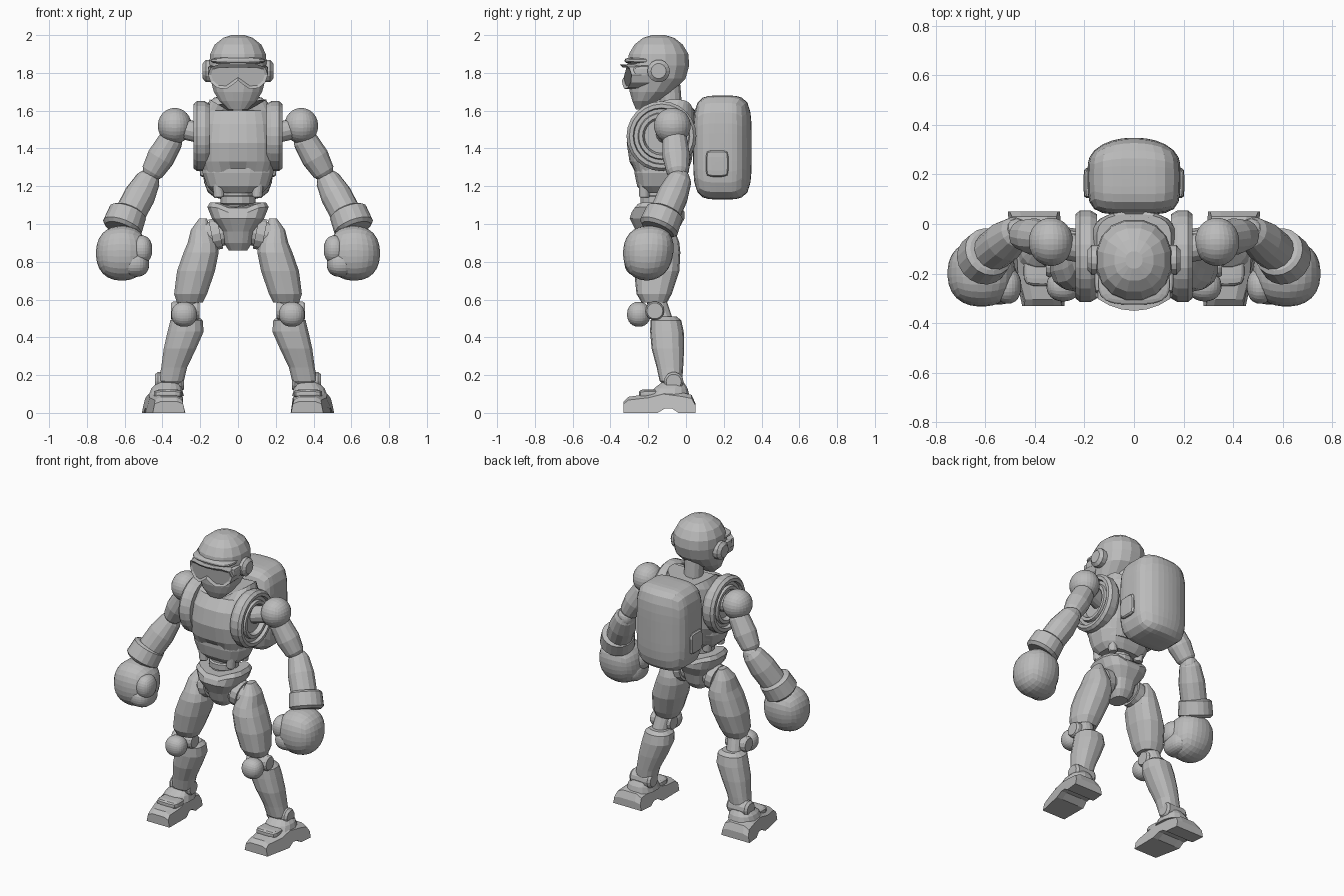
import bpy, bmesh, math
from mathutils import Vector

if "Cube" in bpy.data.objects:
    bpy.data.objects.remove(bpy.data.objects["Cube"])

GREY = (0.5, 0.5, 0.5, 1)
mat = bpy.data.materials.new("plain grey")
mat.use_nodes = True
mat.diffuse_color = GREY
mat.node_tree.nodes["Principled BSDF"].inputs["Base Color"].default_value = GREY


def finish(name, bm, mirror=False, warp=None):
    """Turn a bmesh in world space into an object, mirrored left to right if asked."""
    if warp:
        for v in bm.verts:
            v.co = warp(v.co.copy())
    bmesh.ops.recalc_face_normals(bm, faces=bm.faces)
    me = bpy.data.meshes.new(name)
    bm.to_mesh(me)
    bm.free()
    me.materials.append(mat)
    ob = bpy.data.objects.new(name, me)
    bpy.context.collection.objects.link(ob)
    if mirror:
        m = ob.modifiers.new("mirror", "MIRROR")
        m.use_mirror_merge = False
    return ob


def skin(bm, rings):
    """Bridge matching rings of points and cap both ends."""
    rings = [[bm.verts.new(p) for p in r] for r in rings]
    n = len(rings[0])
    for a, b in zip(rings, rings[1:]):
        for i in range(n):
            j = (i + 1) % n
            bm.faces.new((a[i], a[j], b[j], b[i]))
    bm.faces.new(rings[0])
    bm.faces.new(rings[-1])


def loft(name, sections, mirror=False, warp=None, sides=16, power=2.4):
    """Level rounded sections, each given as (z, x0, x1, y0, y1)."""
    def rnd(c):
        return math.copysign(abs(c) ** (2 / power), c)
    rings = []
    for z, x0, x1, y0, y1 in sections:
        angs = [2 * math.pi * (i + 0.5) / sides for i in range(sides)]
        rings.append([((x0 + x1) / 2 + (x1 - x0) / 2 * rnd(math.cos(a)),
                       (y0 + y1) / 2 + (y1 - y0) / 2 * rnd(math.sin(a)), z) for a in angs])
    bm = bmesh.new()
    skin(bm, rings)
    return finish(name, bm, mirror, warp)


def body(name, rows, **kw):
    """Centred loft from rows of (z, half width, y front, y back)."""
    return loft(name, [(z, -w, w, f, b) for z, w, f, b in rows], **kw)


def turned(name, a, b, profile, mirror=True, sides=14):
    """Turned part between two points; profile lists (fraction along, radius)."""
    a, b = Vector(a), Vector(b)
    q = (b - a).to_track_quat("Z", "Y")
    rings = []
    for t, r in profile:
        c = a.lerp(b, t)
        rings.append([c + q @ Vector((r * math.cos(i * math.tau / sides),
                                      r * math.sin(i * math.tau / sides), 0)) for i in range(sides)])
    bm = bmesh.new()
    skin(bm, rings)
    return finish(name, bm, mirror)


def rounded(name, centre, half, power=2, mirror=True, cuts=6, warp=None):
    """Quad ball (power 2) through to rounded block (high power)."""
    bm = bmesh.new()
    bmesh.ops.create_cube(bm, size=2)
    bmesh.ops.subdivide_edges(bm, edges=bm.edges[:], cuts=cuts, use_grid_fill=True)
    for v in bm.verts:
        d = Vector([math.tan(c * math.pi / 4) for c in v.co])
        d /= sum(abs(c) ** power for c in d) ** (1 / power)
        v.co = Vector(centre) + Vector([c * h for c, h in zip(d, half)])
    return finish(name, bm, mirror, warp)


ROD = [(0, 1), (1, 1)]


def rod(name, a, b, r, mirror=True):
    return turned(name, a, b, [(0, r * 0.85), (0.08, r), (0.92, r), (1, r * 0.85)], mirror)


# Head: helmet and face, brim, ear covers, strap
body("head", [(1.605, .05, -.265, -.21), (1.65, .1, -.285, -.15), (1.7, .13, -.3, -.07),
              (1.77, .15, -.305, 0), (1.84, .155, -.315, .02), (1.9, .15, -.305, .015),
              (1.95, .125, -.275, -.015), (1.985, .08, -.23, -.06), (2, .035, -.18, -.11)], power=2.2)
rounded("helmet_brim", (0, -.24, 1.865), (.145, .085, .018), 3, mirror=False)
turned("ear_cover", (.13, -.145, 1.81), (.188, -.145, 1.81), [(0, .06), (.7, .06), (1, .04)])
rounded("goggle_strap", (.142, -.21, 1.81), (.018, .07, .028), 4, cuts=3)

# Goggles: notched frame bent round the face with a sunken lens
bm = bmesh.new()
half = [(0, 1.76), (.03, 1.735), (.06, 1.715), (.11, 1.72), (.145, 1.75),
        (.158, 1.79), (.145, 1.83), (.1, 1.845), (.05, 1.845)]
outline = half + [(0, 1.845)] + [(-x, z) for x, z in reversed(half[1:])]
face = bm.faces.new([bm.verts.new((x, -.35, z)) for x, z in outline])
back = bmesh.ops.extrude_face_region(bm, geom=[face])["geom"]
for v in [g for g in back if isinstance(g, bmesh.types.BMVert)]:
    v.co.y = -.25
front = [f for f in bm.faces if all(v.co.y < -.3 for v in f.verts)]
bmesh.ops.recalc_face_normals(bm, faces=bm.faces)
if front:
    bmesh.ops.inset_region(bm, faces=front, thickness=.016, depth=-.012)
finish("goggles", bm, warp=lambda p: Vector((p.x, p.y + 2.2 * p.x ** 2 + .12 * (1.845 - p.z), p.z)))

# Neck and collar
rod("neck", (0, -.07, 1.5), (0, -.09, 1.75), .06, False)
turned("collar", (0, -.075, 1.54), (0, -.085, 1.62), [(0, .1), (.5, .095), (1, .075)], False)


# Chest: arched lower edge and dipped neckline
def chest_shape(p):
    k = max(0, 1 - abs(p.x) / .15)
    if p.y < -.12 and p.z < 1.3:
        p.z += .08 * k
    if p.z > 1.62:
        p.z -= .09 * k
    return p


body("chest", [(1.23, .17, -.27, -.01), (1.33, .2, -.3, .03), (1.43, .2, -.315, .045),
               (1.53, .19, -.295, .05), (1.6, .175, -.24, .05), (1.66, .15, -.16, .04)],
     sides=24, warp=chest_shape, power=2.8)
body("ribs", [(1.165, .13, -.23, -.05), (1.2, .165, -.26, -.03), (1.27, .19, -.275, 0),
              (1.35, .185, -.275, .01)], power=3)
turned("shoulder_socket", (.15, -.13, 1.465), (.235, -.13, 1.465),
       [(0, .17), (.3, .185), (.8, .185), (1, .17), (1, .15), (.75, .145), (.75, .125),
        (.95, .12), (.95, .1), (.6, .09)], sides=24)


# Backpack with side pouches
def pack_shape(p):
    if p.y > .2:
        p.y -= (p.y - .2) * 9 * p.x ** 2
    return p


rounded("backpack", (0, .193, 1.405), (.187, .155, .275), 4.5, mirror=False, cuts=8, warp=pack_shape)
rounded("backpack_pouch", (.183, .165, 1.32), (.02, .06, .07), 6, cuts=4)

# Waist and pelvis
turned("waist", (0, -.15, 1.04), (0, -.15, 1.25),
       [(0, .08), (.3, .08), (.33, .092), (.5, .092), (.53, .08), (.68, .08),
        (.71, .092), (.85, .092), (.88, .08), (1, .08)], False)
for x, y in ((.1, -.22), (.1, -.08)):
    rod("waist_piston", (x, y, 1.14), (x * 1.1, y, 1.24), .028)
body("pelvis", [(.86, .05, -.21, -.09), (.9, .075, -.24, -.06), (.97, .09, -.265, -.04)], power=2.8)
body("belt", [(.96, .085, -.265, -.045), (1.03, .14, -.3, -.005), (1.09, .165, -.29, -.005),
              (1.115, .15, -.27, -.02)], power=2.8,
     warp=lambda p: Vector((p.x, p.y, p.z - (.05 * max(0, 1 - abs(p.x) / .12) if p.z > 1.08 else 0))))
turned("hip_joint", (.05, -.145, .96), (.2, -.145, .93),
       [(0, .07), (.3, .07), (.3, .085), (.6, .085), (.6, .07), (1, .07)])

# Arms
rod("shoulder_axle", (.17, -.11, 1.475), (.32, -.08, 1.51), .055)
rounded("shoulder_ball", (.335, -.072, 1.52), (.09, .098, .095))
turned("upper_arm", (.34, -.06, 1.47), (.465, -.042, 1.255),
       [(0, .05), (.12, .066), (.55, .074), (.9, .06), (1, .045)])
rounded("elbow", (.47, -.035, 1.235), (.052, .055, .05), 2.5, cuts=4)
turned("forearm", (.465, -.025, 1.255), (.6, -.135, 1.0),
       [(0, .05), (.08, .066), (.4, .083), (.8, .082), (1, .075)])
turned("glove_cuff", (.58, -.108, 1.07), (.618, -.15, .97),
       [(0, .085), (.1, .102), (.85, .108), (1, .09)], sides=18)
rounded("glove", (.615, -.2, .845), (.137, .133, .145), 2.3,
        warp=lambda p: Vector((p.x, p.y - .12 * (.845 - p.z) * (p.y > -.2), p.z)))
rounded("glove_thumb", (.51, -.25, .865), (.056, .072, .075), 2.2)
rounded("glove_fingers", (.545, -.23, .79), (.075, .095, .07), 2.4)

# Legs
loft("thigh", [(1.03, .165, .205, -.16, -.09), (.97, .14, .25, -.21, -.06),
               (.9, .11, .268, -.25, -.035), (.85, .1, .29, -.268, -.03),
               (.75, .12, .325, -.275, -.035), (.63, .162, .34, -.262, -.075),
               (.585, .185, .325, -.235, -.1)], mirror=True, sides=14)
rod("knee_link", (.26, -.165, .62), (.28, -.115, .47), .052)
rod("knee_axle", (.205, -.165, .54), (.355, -.165, .54), .05)
rounded("kneecap", (.285, -.25, .522), (.068, .062, .066), 2.2)
loft("shin", [(.51, .21, .33, -.16, -.05), (.49, .185, .36, -.188, -.025),
              (.43, .18, .375, -.19, -.012), (.34, .22, .395, -.182, -.01),
              (.24, .268, .408, -.155, -.015), (.17, .285, .42, -.14, -.02),
              (.15, .3, .405, -.12, -.035)], mirror=True, sides=14)
turned("ankle", (.285, -.065, .165), (.44, -.065, .165), [(0, .04), (.1, .052), (.9, .052), (1, .04)])
loft("ankle_cuff", [(.09, .285, .475, -.2, .02), (.13, .295, .46, -.17, .01),
                    (.16, .31, .43, -.13, -.01)], mirror=True)

# Feet: side profile with an arched sole, narrower on top and slightly turned
bm = bmesh.new()
profile = [(-.33, 0), (-.33, .06), (-.305, .085), (-.2, .1), (-.12, .125), (-.03, .11), (.03, .095),
           (.05, .05), (.05, 0), (-.04, 0), (-.075, .03), (-.11, .03), (-.15, 0)]
skin(bm, [[(x, y, z) for y, z in profile] for x in (-1, -.6, .6, 1)])


def foot_shape(p):
    edge = abs(p.x) > .9
    z = p.z * (.8 if edge else 1)
    toe = .02 if p.y < -.3 else 0
    return Vector((.385 + .1 * (p.y + .14) + p.x * (.105 - toe - .2 * z), p.y, z))


finish("foot", bm, True, foot_shape)
rounded("instep_plate", (.37, -.19, .1), (.075, .06, .025), 4, cuts=4)
